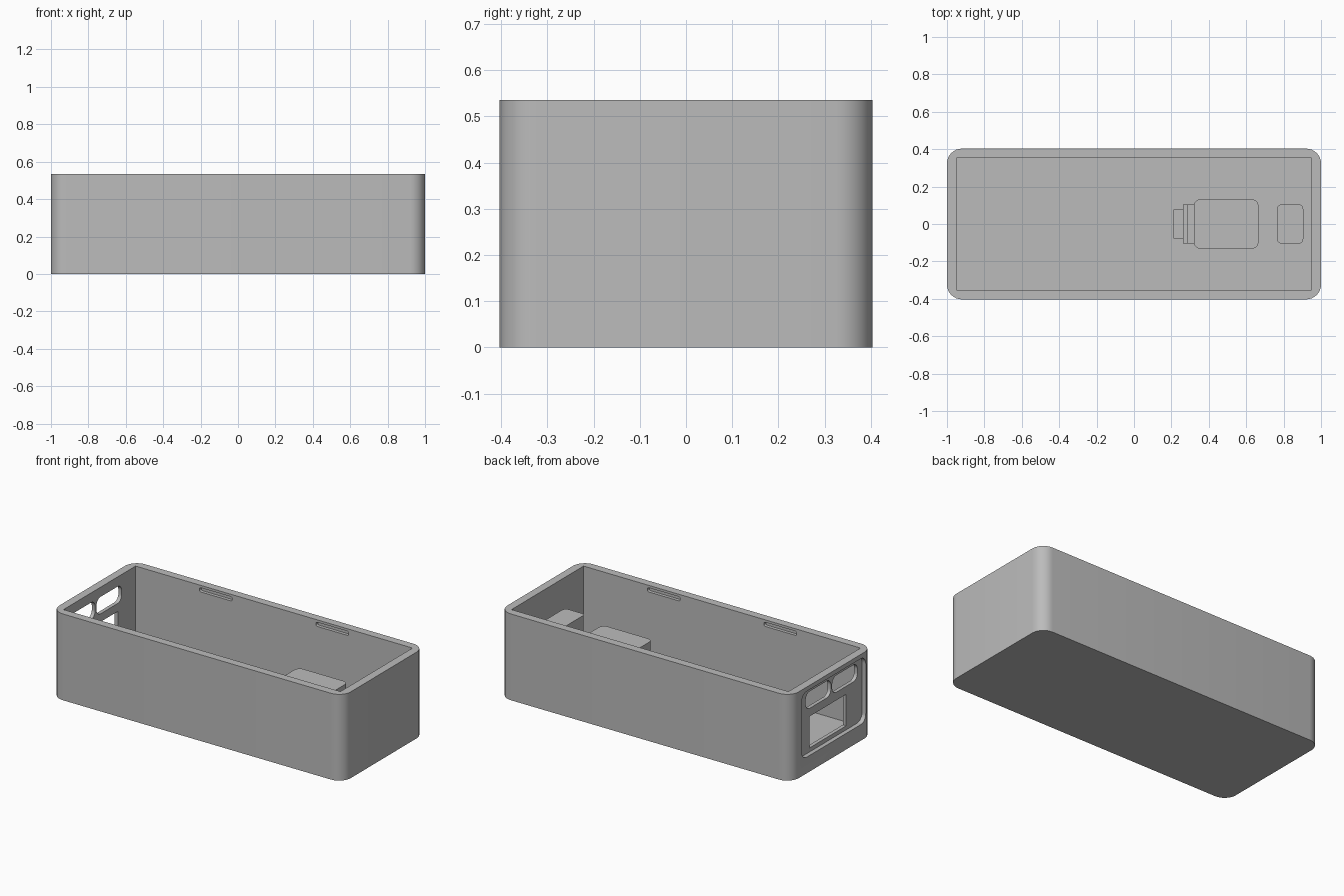
import bpy, bmesh, math
from mathutils import Vector

cube = bpy.data.objects.get("Cube")
if cube:
    bpy.data.objects.remove(cube, do_unlink=True)

grey = bpy.data.materials.new("plain_grey")
grey.use_nodes = True
GREY = (0.5, 0.5, 0.5, 1)
grey.diffuse_color = GREY
grey.node_tree.nodes["Principled BSDF"].inputs["Base Color"].default_value = GREY


def block(name, low, high, radius=0, axis=2, steps=8):
    """Box between two corners, with the edges along one axis rounded."""
    u, v = [i for i in range(3) if i != axis]
    bm = bmesh.new()
    ring = []
    for corner, (su, sv) in enumerate([(1, 1), (-1, 1), (-1, -1), (1, -1)]):
        for k in range(steps + 1 if radius else 1):
            angle = math.pi / 2 * (corner + k / steps)
            p = Vector((0, 0, 0))
            p[axis] = low[axis]
            p[u] = (high[u] - radius if su > 0 else low[u] + radius) + radius * math.cos(angle)
            p[v] = (high[v] - radius if sv > 0 else low[v] + radius) + radius * math.sin(angle)
            ring.append(bm.verts.new(p))
    base = bm.faces.new(ring)
    top = bmesh.ops.extrude_face_region(bm, geom=[base])
    offset = Vector((0, 0, 0))
    offset[axis] = high[axis] - low[axis]
    verts = [g for g in top["geom"] if isinstance(g, bmesh.types.BMVert)]
    bmesh.ops.translate(bm, verts=verts, vec=offset)
    bmesh.ops.recalc_face_normals(bm, faces=bm.faces)
    mesh = bpy.data.meshes.new(name)
    bm.to_mesh(mesh)
    bm.free()
    mesh.materials.append(grey)
    obj = bpy.data.objects.new(name, mesh)
    bpy.context.collection.objects.link(obj)
    return obj


def activate(obj):
    bpy.ops.object.select_all(action='DESELECT')
    obj.select_set(True)
    bpy.context.view_layer.objects.active = obj


def cut(target, cutter):
    mod = target.modifiers.new("cut", 'BOOLEAN')
    mod.operation = 'DIFFERENCE'
    mod.solver = 'EXACT'
    mod.object = cutter
    activate(target)
    bpy.ops.object.modifier_apply(modifier=mod.name)
    bpy.data.objects.remove(cutter, do_unlink=True)


# Outer case, hollowed from above
case = block("case", (-1, -0.403, 0), (1, 0.403, 0.535), 0.08)
cut(case, block("cavity", (-0.95, -0.353, 0.05), (0.95, 0.353, 0.7)))

# Recessed connector panel in the left-hand end, with its three openings
cut(case, block("panel_recess", (-1.1, -0.335, 0.10), (-0.973, 0.295, 0.508), 0.05, axis=0))
cut(case, block("socket_hole", (-1.1, -0.18, 0.125), (-0.9, 0.18, 0.32), axis=0))
for y in (-0.29, -0.03):
    cut(case, block("slot_hole", (-1.1, y, 0.37), (-0.9, y + 0.247, 0.475), 0.04, axis=0))

# Lid catch grooves inside both long walls
for x in (-0.4, 0.4):
    for side in (-1, 1):
        y = side * 0.353
        cut(case, block("catch_groove", (x - 0.112, y - 0.02, 0.494),
                        (x + 0.112, y + 0.02, 0.52), 0.01, axis=1))

# Blocks standing on the floor
parts = [
    case,
    block("large_block", (0.32, -0.132, 0.045), (0.665, 0.132, 0.33), 0.035),
    block("small_block", (0.765, -0.105, 0.045), (0.905, 0.105, 0.38), 0.025),
    block("upper_step", (0.285, -0.105, 0.045), (0.33, 0.105, 0.22)),
    block("middle_step", (0.263, -0.105, 0.045), (0.295, 0.105, 0.19)),
    block("lower_step", (0.212, -0.078, 0.045), (0.275, 0.078, 0.14)),
]

for part in parts:
    activate(part)
    bpy.ops.object.shade_smooth_by_angle(angle=math.radians(30))
